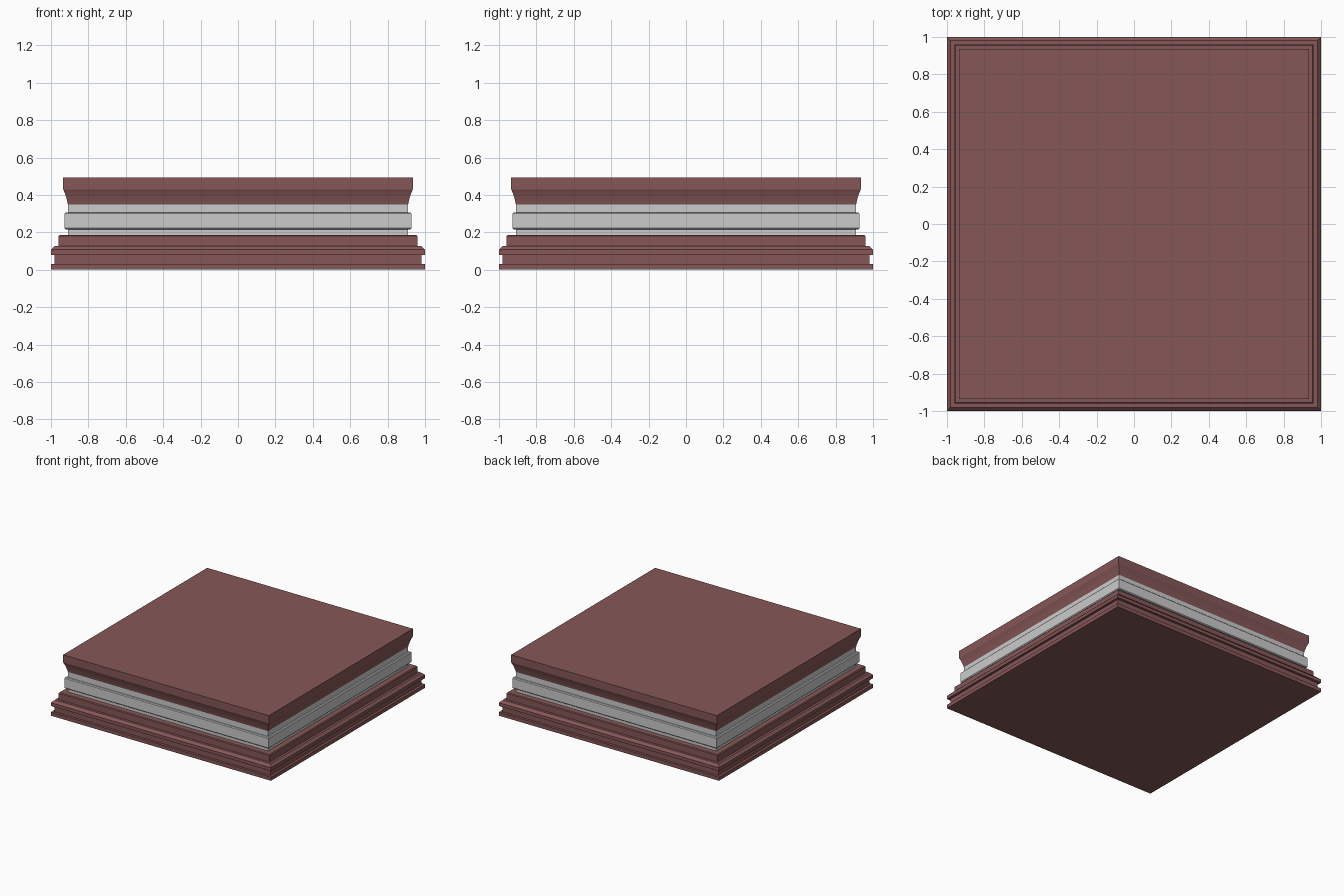
import bpy, bmesh

if "Cube" in bpy.data.objects:
    bpy.data.objects.remove(bpy.data.objects["Cube"])

wood = bpy.data.materials.new("dark_red_wood")
wood.diffuse_color = (0.24, 0.095, 0.095, 1)
wood.use_nodes = True
wood.node_tree.nodes["Principled BSDF"].inputs["Base Color"].default_value = wood.diffuse_color


def square_moulding(name, profile, material=None):
    """Sweep a (half width, height) profile round a square and cap both ends."""
    bm = bmesh.new()
    rings = [[bm.verts.new((sx * w, sy * w, z))
              for sx, sy in ((-1, -1), (1, -1), (1, 1), (-1, 1))]
             for w, z in profile]
    for low, high in zip(rings, rings[1:]):
        for i in range(4):
            j = (i + 1) % 4
            bm.faces.new((low[i], low[j], high[j], high[i]))
    bm.faces.new(rings[0][::-1])
    bm.faces.new(rings[-1])
    mesh = bpy.data.meshes.new(name)
    bm.to_mesh(mesh)
    bm.free()
    if material:
        mesh.materials.append(material)
    obj = bpy.data.objects.new(name, mesh)
    bpy.context.collection.objects.link(obj)
    return obj


# Stepped plinth with a recessed groove and chamfered lip
square_moulding("base_plinth", [
    (1.0, 0.0), (1.0, 0.03), (0.98, 0.03), (0.98, 0.08), (1.0, 0.08),
    (1.0, 0.107), (0.98, 0.127), (0.96, 0.127), (0.96, 0.18), (0.954, 0.186)], wood)

# Grey neck with a raised, softened band
square_moulding("middle_band", [
    (0.91, 0.186), (0.91, 0.216), (0.922, 0.216), (0.928, 0.222),
    (0.928, 0.3), (0.922, 0.306), (0.91, 0.306), (0.91, 0.35)])

# Flared cap with a shallow cove under its edge
square_moulding("top_cap", [
    (0.91, 0.35), (0.914, 0.37), (0.921, 0.395), (0.929, 0.417), (0.935, 0.43), (0.935, 0.493)], wood)
